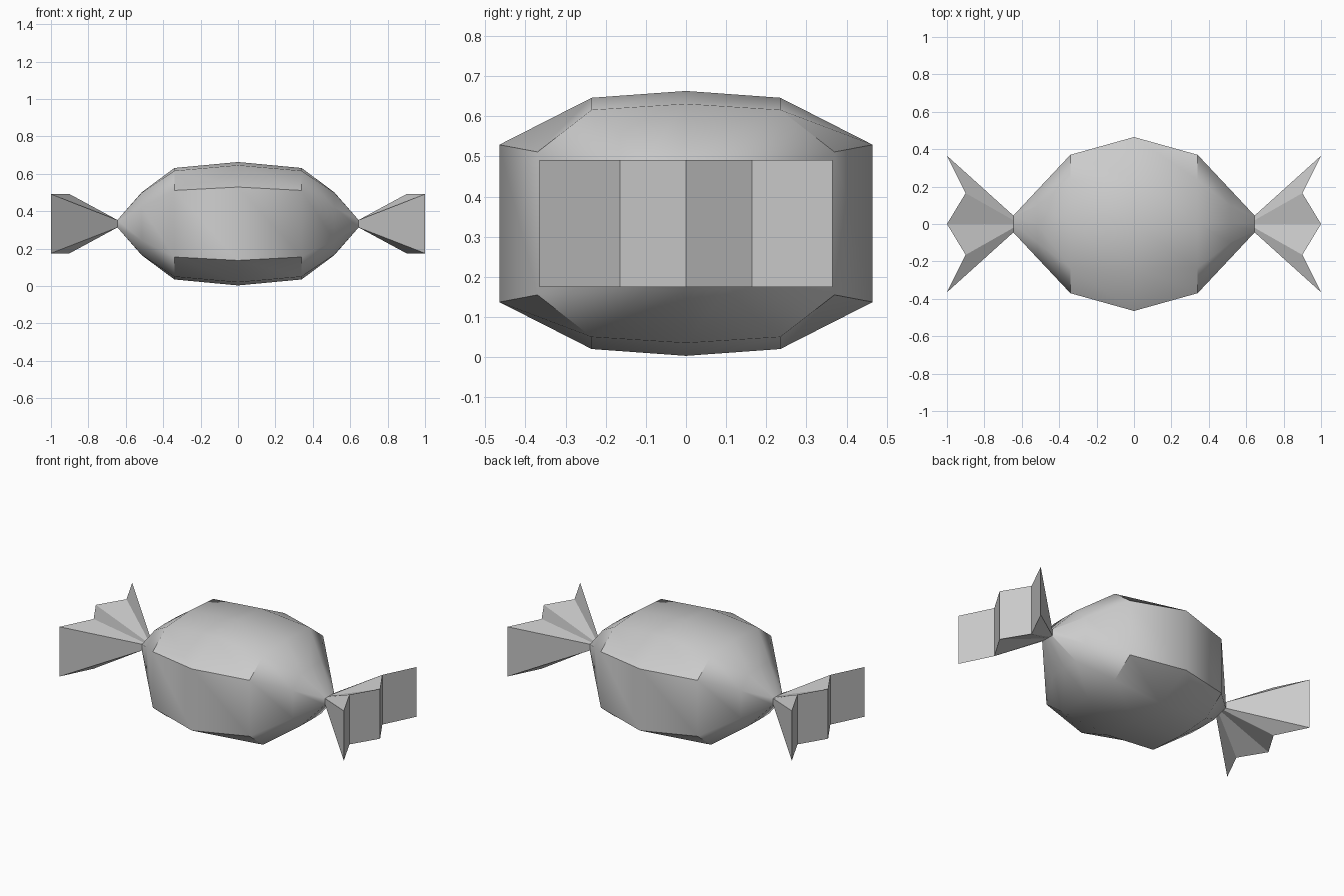
import bpy

if "Cube" in bpy.data.objects:
    bpy.data.objects.remove(bpy.data.objects["Cube"])

ZC = 0.333  # height of the wrapper's long axis


def make_object(name, verts, faces, angle=None):
    mesh = bpy.data.meshes.new(name)
    mesh.from_pydata(verts, [], faces)
    obj = bpy.data.objects.new(name, mesh)
    bpy.context.collection.objects.link(obj)
    bpy.ops.object.select_all(action='DESELECT')
    obj.select_set(True)
    bpy.context.view_layer.objects.active = obj
    bpy.ops.object.mode_set(mode='EDIT')
    bpy.ops.mesh.select_all(action='SELECT')
    bpy.ops.mesh.normals_make_consistent(inside=False)
    bpy.ops.object.mode_set(mode='OBJECT')
    if angle:
        bpy.ops.object.shade_smooth_by_angle(angle=angle)
    return obj


# Candy body: sections of (x, ridge y, ridge z, shoulder y, shoulder z, crown z)
half = [(0.0, 0.465, 0.196, 0.235, 0.313, 0.330),
        (0.34, 0.37, 0.178, 0.235, 0.283, 0.298),
        (0.515, 0.184, 0.088, 0.10, 0.166, 0.168),
        (0.645, 0.045, 0.02, 0.04, 0.02, 0.02)]
sections = [(-s[0], *s[1:]) for s in reversed(half[1:])] + half
verts, faces = [], []
for x, ry, rz, sy, sz, cz in sections:
    top = [(ry, rz), (sy, sz), (0, cz), (-sy, sz), (-ry, rz)]
    ring = top + [(y, -z) for y, z in reversed(top)]
    verts += [(x, y, ZC + z) for y, z in ring]
for i in range(len(sections) - 1):
    for j in range(10):
        k = (j + 1) % 10
        faces.append((i * 10 + j, i * 10 + k, i * 10 + 10 + k, i * 10 + 10 + j))
make_object("candy_body", verts, faces, 0.6)

# Twisted wrapper ends: zigzag fans pleated out from the narrow neck
pleats = [(1.0, 0.365), (0.9, 0.165), (1.0, 0.0), (0.9, -0.165), (1.0, -0.365)]
for side, name in ((1, "right_wrapper_end"), (-1, "left_wrapper_end")):
    verts, faces = [], []
    for x, y in pleats:
        root = y * 0.045 / 0.365
        verts += [(side * 0.645, root, ZC + 0.02), (side * x, y, ZC + 0.158),
                  (side * x, y, ZC - 0.158), (side * 0.645, root, ZC - 0.02)]
    for i in range(4):
        for j in range(4):
            k = (j + 1) % 4
            faces.append((i * 4 + j, i * 4 + k, i * 4 + 4 + k, i * 4 + 4 + j))
    faces += [(0, 1, 2, 3), (16, 17, 18, 19)]
    make_object(name, verts, faces)
